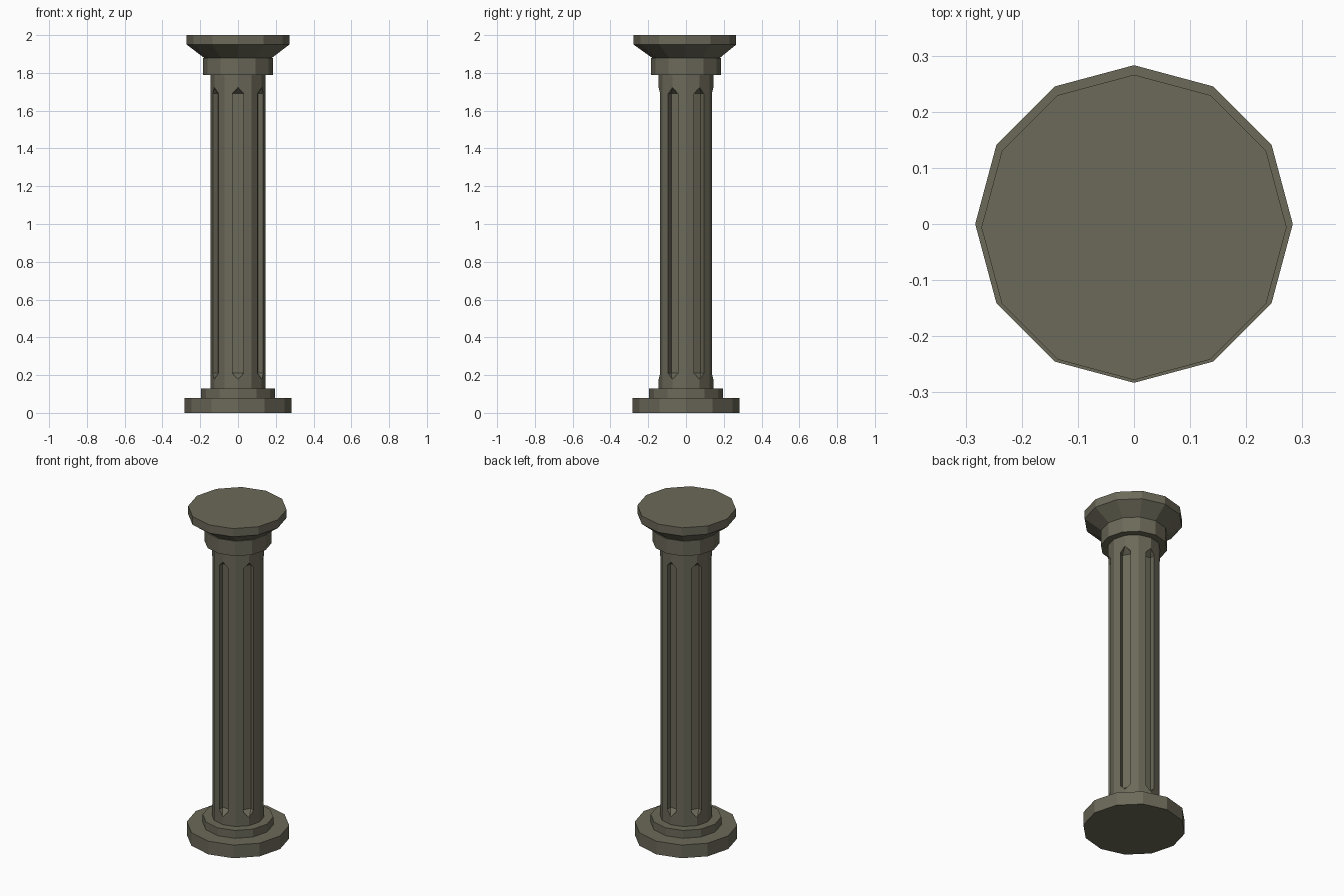
import bpy, bmesh
from math import sin, cos, pi, radians

if "Cube" in bpy.data.objects:
    bpy.data.objects.remove(bpy.data.objects["Cube"])

SIDES = 12
stone = bpy.data.materials.new("stone")
stone.diffuse_color = (0.15, 0.143, 0.1, 1)
stone.use_nodes = True
stone.node_tree.nodes["Principled BSDF"].inputs["Base Color"].default_value = stone.diffuse_color


def finish(name, bm):
    bmesh.ops.recalc_face_normals(bm, faces=bm.faces)
    me = bpy.data.meshes.new(name)
    bm.to_mesh(me)
    bm.free()
    me.materials.append(stone)
    ob = bpy.data.objects.new(name, me)
    bpy.context.collection.objects.link(ob)
    return ob


def stack(name, rings):
    """Twelve-sided solid through rings of (radius, z, y offset)."""
    bm = bmesh.new()
    loops = []
    for r, z, dy in rings:
        loops.append([bm.verts.new((r * cos(2 * pi * i / SIDES),
                                    r * sin(2 * pi * i / SIDES) + dy, z))
                      for i in range(SIDES)])
    for a, b in zip(loops, loops[1:]):
        for i in range(SIDES):
            j = (i + 1) % SIDES
            bm.faces.new((a[i], a[j], b[j], b[i]))
    bm.faces.new(loops[0][::-1])
    bm.faces.new(loops[-1])
    return finish(name, bm)


# Base steps
stack("base", [(0.283, 0, 0), (0.283, 0.08, 0),
               (0.195, 0.08, 0), (0.195, 0.128, 0)])

# Capital: collar, flare and top slab
stack("capital", [(0.185, 1.79, 0), (0.185, 1.88, 0), (0.18, 1.88, 0),
                  (0.272, 1.95, -0.006), (0.272, 2.0, -0.006)])

# Shaft
shaft = stack("shaft", [(0.145, 0.128, 0), (0.145, 1.79, 0)])

# Flute cutters: slots with pointed, sloping ends on every second corner
bm = bmesh.new()
for k in range(6):
    a = radians(30 + 60 * k)
    points = [(r, t, z) for r in (0.104, 0.1385)
              for t in (-0.03, 0.03) for z in (0.21, 1.69)]
    points += [(0.1465, 0, 0.177), (0.1465, 0, 1.723)]
    verts = [bm.verts.new((r * cos(a) - t * sin(a), r * sin(a) + t * cos(a), z))
             for r, t, z in points]
    bmesh.ops.convex_hull(bm, input=verts)
cutter = finish("flute_cutter", bm)
cutter.hide_render = True

mod = shaft.modifiers.new("flutes", 'BOOLEAN')
mod.operation = 'DIFFERENCE'
mod.solver = 'EXACT'
mod.object = cutter
bpy.context.view_layer.objects.active = shaft
bpy.ops.object.modifier_apply(modifier=mod.name)
bpy.data.objects.remove(cutter)
